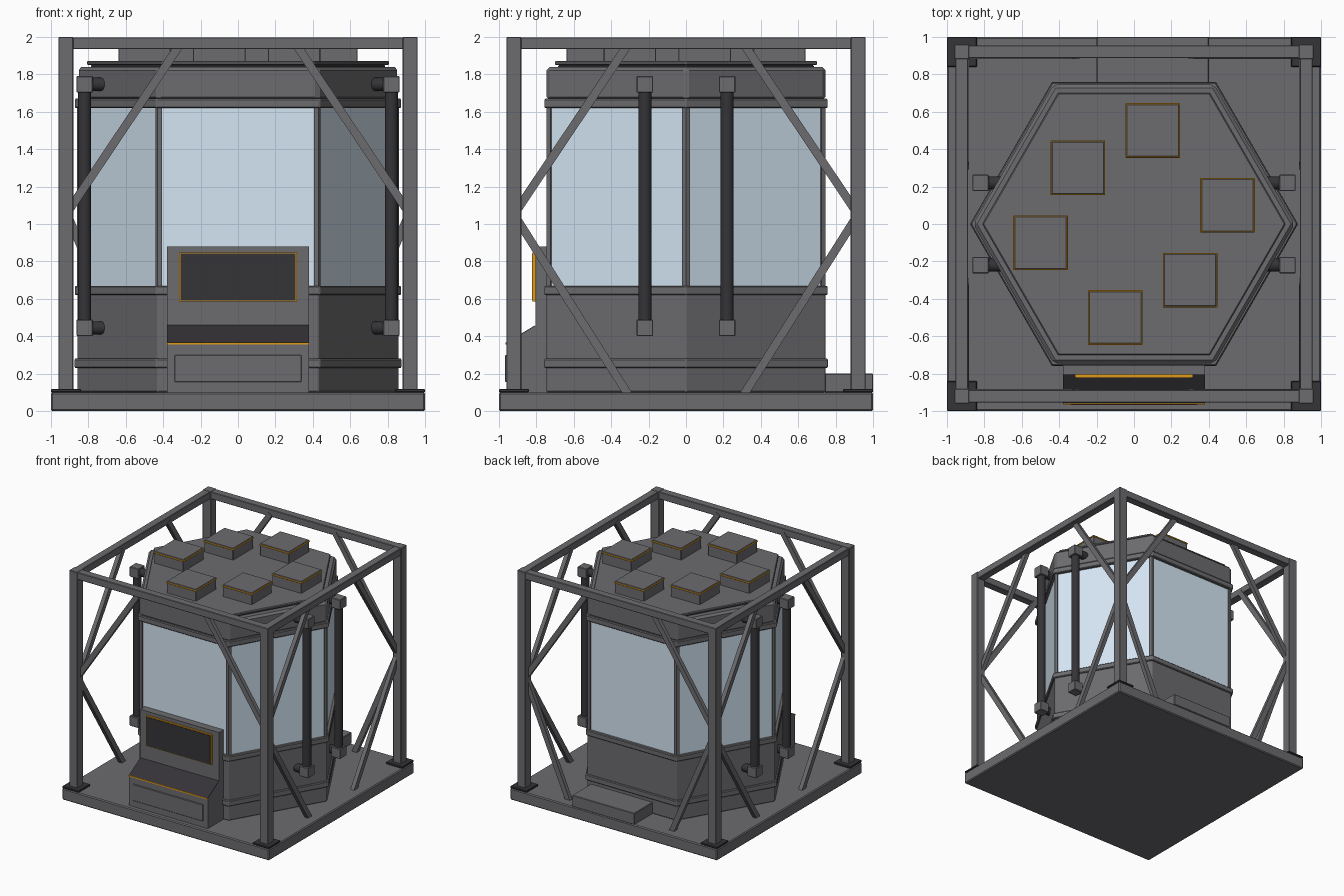
import bpy, bmesh, math
from mathutils import Vector

if "Cube" in bpy.data.objects:
    bpy.data.objects.remove(bpy.data.objects["Cube"])


def material(name, rgb):
    m = bpy.data.materials.new(name)
    m.diffuse_color = (*rgb, 1)
    m.use_nodes = True
    m.node_tree.nodes["Principled BSDF"].inputs["Base Color"].default_value = m.diffuse_color
    return m


GREY = material("grey", (0.15, 0.15, 0.16))
DARK = material("dark", (0.035, 0.033, 0.038))
ORANGE = material("orange", (0.75, 0.33, 0.01))
GLASS = material("glass", (0.66, 0.79, 0.9))


def finish(name, bm, mat, bevel=0):
    bmesh.ops.recalc_face_normals(bm, faces=bm.faces)
    me = bpy.data.meshes.new(name)
    bm.to_mesh(me)
    bm.free()
    me.materials.append(mat)
    ob = bpy.data.objects.new(name, me)
    bpy.context.collection.objects.link(ob)
    if bevel:
        mod = ob.modifiers.new("bevel", "BEVEL")
        mod.width = bevel
        mod.segments = 1
    return ob


def box(name, lo, hi, mat=GREY, bevel=0.004):
    bm = bmesh.new()
    bmesh.ops.create_cube(bm, size=1)
    for v in bm.verts:
        v.co = [(a + b) / 2 + c * (b - a) for a, b, c in zip(lo, hi, v.co)]
    return finish(name, bm, mat, bevel)


def prism(name, profile, place, depth, mat=GREY, bevel=0):
    """Extrude a 2D profile; place maps a 2D point to 3D."""
    bm = bmesh.new()
    face = bm.faces.new([bm.verts.new(place(*p)) for p in profile])
    ext = bmesh.ops.extrude_face_region(bm, geom=[face])
    for v in ext["geom"]:
        if isinstance(v, bmesh.types.BMVert):
            v.co += Vector(depth)
    return finish(name, bm, mat, bevel)


def hexagon(name, r, z0, z1, mat=GREY, bevel=0.006):
    pts = [(r * math.cos(i * math.pi / 3), r * math.sin(i * math.pi / 3)) for i in range(6)]
    return prism(name, pts, lambda x, y: (x, y, z0), (0, 0, z1 - z0), mat, bevel)


def rod(name, a, b, r, mat=DARK):
    a, b = Vector(a), Vector(b)
    bm = bmesh.new()
    bmesh.ops.create_cone(bm, cap_ends=True, segments=20, radius1=r, radius2=r, depth=(b - a).length)
    bmesh.ops.rotate(bm, verts=bm.verts, matrix=(b - a).to_track_quat("Z", "Y").to_matrix())
    bmesh.ops.translate(bm, verts=bm.verts, vec=(a + b) / 2)
    for f in bm.faces:
        f.smooth = len(f.verts) == 4
    ob = finish(name, bm, mat)
    bpy.context.view_layer.objects.active = ob
    ob.select_set(True)
    bpy.ops.object.shade_smooth_by_angle()
    ob.select_set(False)


def strut(name, a, b, w=0.045, t=0.035):
    """Flat diagonal bar in a vertical plane."""
    a, b = Vector(a), Vector(b)
    d = (b - a).normalized()
    n = Vector((0, 1, 0)) if abs(d.x) > abs(d.y) else Vector((1, 0, 0))
    s = d.cross(n) * w / 2
    o = n * t / 2
    corners = [a + s, a - s, b - s, b + s]
    prism(name, [(i, 0) for i in range(4)], lambda i, _: corners[i] - o, n * t)


# Base slab and rear step
box("base", (-1, -1, 0), (1, 1, 0.1), bevel=0.008)
box("rear_step", (-0.2, 0.74, 0.1), (0.4, 1.0, 0.2))

# Outer frame: foot plates, posts, top rails
for sx in (-1, 1):
    for sy in (-1, 1):
        def span(a, b, s):
            return sorted((a * s, b * s))
        for name, a, b, z0, z1, m in (("foot_plate", 0.84, 1.0, 0.1, 0.118, DARK),
                                      ("post", 0.88, 0.96, 0.1, 2.0, GREY)):
            x, y = span(a, b, sx), span(a, b, sy)
            box(name, (x[0], y[0], z0), (x[1], y[1], z1), m)
for s in (-1, 1):
    lo, hi = sorted((s * 0.887, s * 0.955))
    box("top_rail_x", (-0.9, lo, 1.935), (0.9, hi, 1.998))
    box("top_rail_y", (lo, -0.9, 1.935), (hi, 0.9, 1.998))

# Diagonal braces: the front has none below, leaving room for the console
P = 0.9
for s in (-1, 1):
    for t in (-1, 1):
        strut("brace_upper_side", (s * P, t * 0.31, 1.96), (s * P, t * 0.9, 1.08))
        strut("brace_lower_side", (s * P, t * 0.31, 0.09), (s * P, t * 0.9, 1.02))
        strut("brace_upper_end", (t * 0.31, s * P, 1.96), (t * 0.9, s * P, 1.08))
    strut("brace_lower_back", (s * 0.5, P, 0.09), (s * 0.9, P, 1.02))

# Hexagonal cabin stack
hexagon("lower_body", 0.86, 0.1, 0.64)
hexagon("skirt_band", 0.877, 0.23, 0.28)
hexagon("sill_band", 0.875, 0.62, 0.668)
hexagon("glass", 0.845, 0.66, 1.63, GLASS, 0)
hexagon("header_band", 0.875, 1.62, 1.67)
hexagon("upper_body", 0.86, 1.66, 1.84, bevel=0.018)
hexagon("roof_gasket", 0.79, 1.83, 1.85, DARK)
hexagon("roof_cap", 0.81, 1.85, 1.872, GREY)

# Window mullions wrapped round each corner
for i in range(6):
    a = i * math.pi / 3
    c = Vector((math.cos(a), math.sin(a))) * 0.86
    pts = [c]
    for k in (1, -1):
        n = Vector((math.cos(a + k * 2 * math.pi / 3), math.sin(a + k * 2 * math.pi / 3)))
        pts.insert(0 if k == 1 else 2, c + n * 0.024)
    pts.append(c * 0.955)
    prism("mullion", pts, lambda x, y: (x, y, 0.66), (0, 0, 0.97))

# Roof boxes with trim line under the lid
for x, y in ((0.1, 0.5), (-0.3, 0.3), (-0.5, -0.1), (-0.1, -0.5), (0.3, -0.3), (0.5, 0.1)):
    for name, h, z0, z1, m in (("roof_box", 0.14, 1.865, 1.975, GREY),
                               ("roof_box_trim", 0.146, 1.958, 1.968, ORANGE)):
        box(name, (x - h, y - h, z0), (x + h, y + h, z1), m, 0.003)

# Side pipes with elbow blocks and stubs into the cabin
for sx in (-1, 1):
    for sy in (-1, 1):
        x, y = sx * 0.82, sy * 0.22
        rod("pipe", (x, y, 0.45), (x, y, 1.74), 0.035)
        for z in (0.445, 1.747):
            box("pipe_block", (x - 0.044, y - 0.044, z - 0.044), (x + 0.044, y + 0.044, z + 0.044))
            rod("pipe_stub", (x, y, z), (sx * 0.69, y, z), 0.035)

# Front console: side profile extruded across
prism("console", [(-0.74, 0.1), (-0.96, 0.1), (-0.96, 0.36), (-0.805, 0.455), (-0.805, 0.88), (-0.74, 0.88)],
      lambda y, z: (-0.38, y, z), (0.76, 0, 0))
prism("console_shelf", [(-0.96, 0.36), (-0.806, 0.454), (-0.806, 0.459), (-0.963, 0.364)],
      lambda y, z: (-0.38, y, z), (0.76, 0, 0), DARK)
box("console_trim", (-0.38, -0.965, 0.355), (0.38, -0.955, 0.366), ORANGE, 0)
box("screen_frame", (-0.315, -0.82, 0.585), (0.315, -0.8, 0.848), ORANGE, 0)
box("screen_bezel", (-0.308, -0.824, 0.592), (0.308, -0.8, 0.841), DARK, 0)
box("drawer", (-0.34, -0.968, 0.155), (0.34, -0.95, 0.3))
